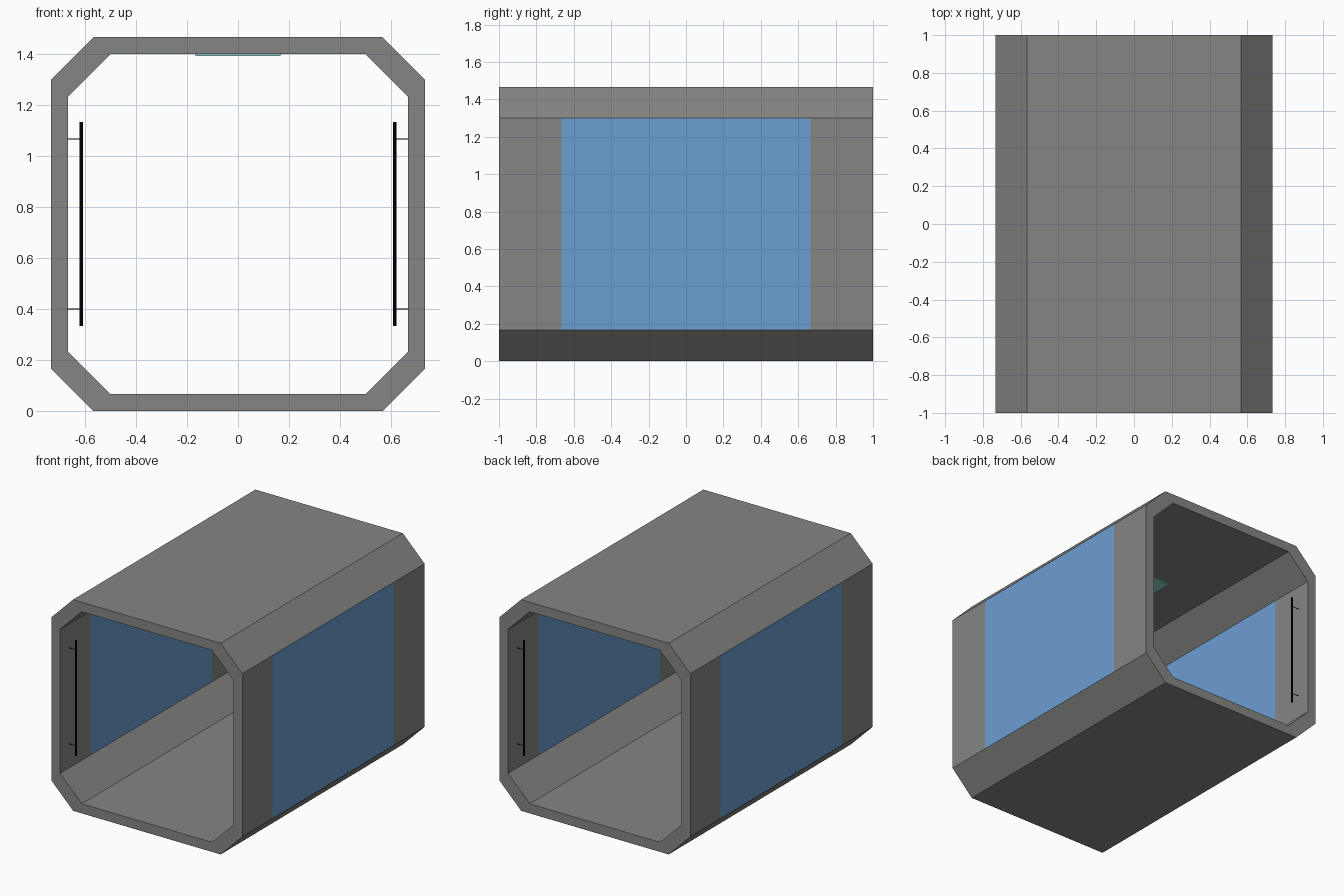
import bpy, bmesh
from mathutils import Vector

if "Cube" in bpy.data.objects:
    bpy.data.objects.remove(bpy.data.objects["Cube"])


def material(name, rgb):
    m = bpy.data.materials.new(name)
    m.diffuse_color = (*rgb, 1)
    m.use_nodes = True
    m.node_tree.nodes["Principled BSDF"].inputs["Base Color"].default_value = m.diffuse_color
    return m


GREY = material("hull_grey", (0.235, 0.235, 0.228))
GLASS = material("window_blue", (0.148, 0.340, 0.646))
BLACK = material("rail_black", (0, 0, 0))
LAMP = material("lamp_teal", (0.28, 0.65, 0.62))


def finish(name, bm, *mats):
    me = bpy.data.meshes.new(name)
    bm.to_mesh(me)
    bm.free()
    for m in mats:
        me.materials.append(m)
    ob = bpy.data.objects.new(name, me)
    bpy.context.collection.objects.link(ob)
    return ob


def octagon(half, cut):
    """Chamfered square section centred on the corridor axis."""
    a, b = half, half - cut
    pts = [(a, -b), (a, b), (b, a), (-b, a), (-a, b), (-a, -b), (-b, -a), (b, -a)]
    return [(x, z + 0.7333) for x, z in pts]


# Corridor hull: octagonal tube, middle of both side walls glazed inside and out
bm = bmesh.new()
stations = [-1, -0.6667, 0.6667, 1]
outer, inner = [[[bm.verts.new((x, y, z)) for x, z in octagon(h, 0.1667)]
                 for y in stations] for h in (0.7333, 0.6667)]
for shell in (outer, inner):
    for s in range(3):
        for i in range(8):
            j = (i + 1) % 8
            f = bm.faces.new((shell[s][i], shell[s][j], shell[s + 1][j], shell[s + 1][i]))
            f.material_index = 1 if s == 1 and i in (0, 4) else 0
for end in (0, 3):
    for i in range(8):
        j = (i + 1) % 8
        bm.faces.new((outer[end][i], outer[end][j], inner[end][j], inner[end][i]))
bmesh.ops.recalc_face_normals(bm, faces=bm.faces)
finish("corridor_hull", bm, GREY, GLASS)


def rod(bm, p, q, radius, sides=12):
    p, q = Vector(p), Vector(q)
    d = q - p
    mat = d.to_track_quat('Z', 'Y').to_matrix().to_4x4()
    mat.translation = (p + q) / 2
    bmesh.ops.create_cone(bm, cap_ends=True, segments=sides, radius1=radius,
                          radius2=radius, depth=d.length, matrix=mat)


# Four handrails, one beside each end of each window, with two wall brackets each
for sx, side in ((-1, "left"), (1, "right")):
    for sy, end in ((-1, "front"), (1, "back")):
        x, y = 0.6145 * sx, 0.9 * sy
        bm = bmesh.new()
        rod(bm, (x, y, 0.3333), (x, y, 1.1333), 0.0067)
        for z in (0.4, 1.0667):
            rod(bm, (x, y, z), (0.668 * sx, y, z), 0.002, 8)
        rail = finish(f"handrail_{end}_{side}", bm, BLACK)
        for p in rail.data.polygons:
            p.use_smooth = len(p.vertices) == 4

# Square ceiling lamp
bm = bmesh.new()
bmesh.ops.create_cube(bm, size=1)
bmesh.ops.scale(bm, vec=(0.3333, 0.3333, 0.008), verts=bm.verts)
bmesh.ops.translate(bm, vec=(0, 0, 1.397), verts=bm.verts)
finish("ceiling_lamp", bm, LAMP)
